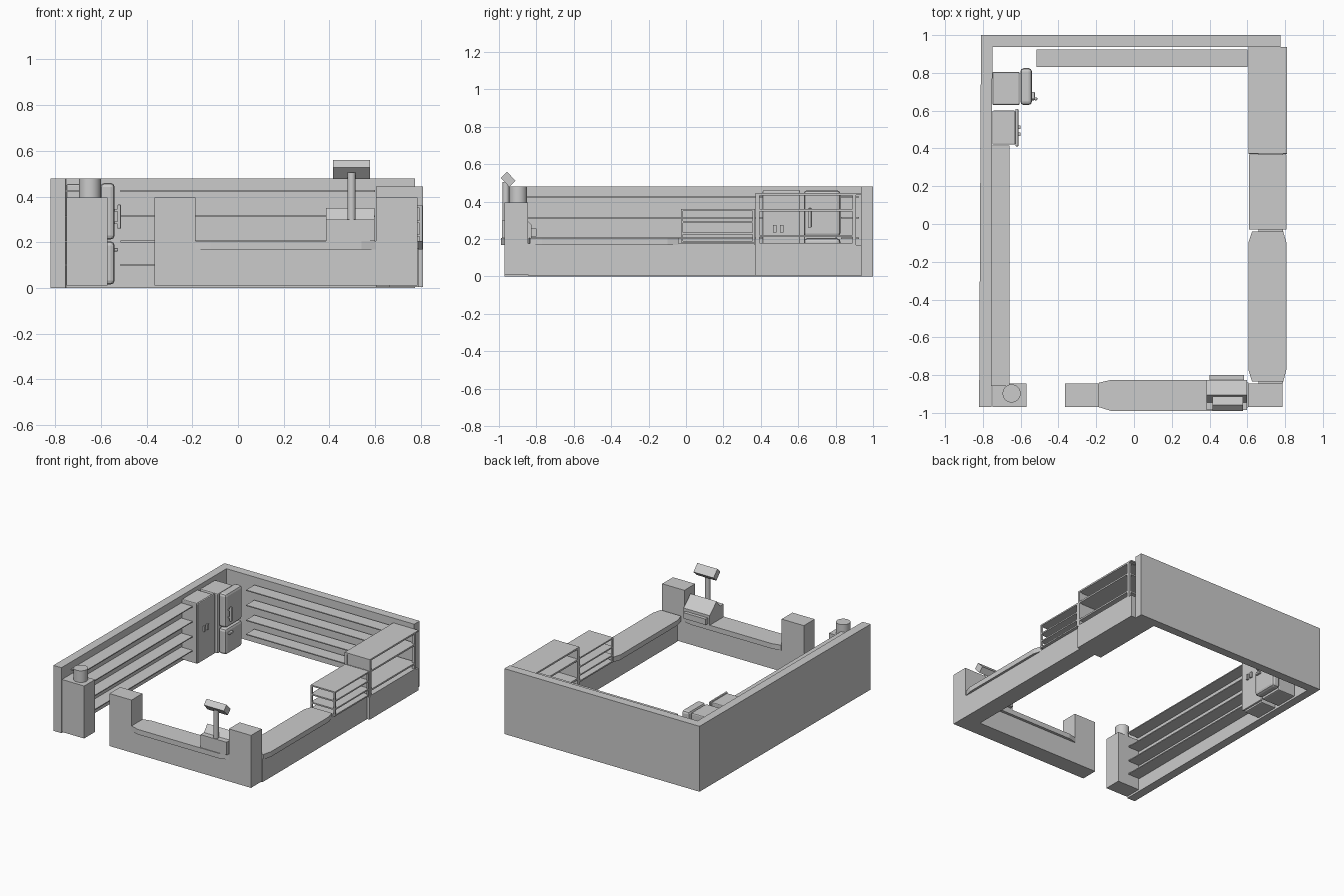
import bpy, bmesh, math
from mathutils import Vector

if "Cube" in bpy.data.objects:
    bpy.data.objects.remove(bpy.data.objects["Cube"])

grey = bpy.data.materials.new("plain grey")
grey.diffuse_color = (0.6, 0.6, 0.6, 1)
grey.use_nodes = True
grey.node_tree.nodes["Principled BSDF"].inputs["Base Color"].default_value = grey.diffuse_color


def finish(name, bm):
    bmesh.ops.recalc_face_normals(bm, faces=bm.faces)
    me = bpy.data.meshes.new(name)
    bm.to_mesh(me)
    bm.free()
    me.materials.append(grey)
    ob = bpy.data.objects.new(name, me)
    bpy.context.collection.objects.link(ob)
    return ob


def box(name, x0, x1, y0, y1, z0, z1, bevel=0):
    bm = bmesh.new()
    bmesh.ops.create_cube(bm, size=1)
    for v in bm.verts:
        v.co = Vector(((x0, x1)[v.co.x > 0], (y0, y1)[v.co.y > 0], (z0, z1)[v.co.z > 0]))
    ob = finish(name, bm)
    if bevel:
        m = ob.modifiers.new("rounding", "BEVEL")
        m.width, m.segments = bevel, 2
    return ob


def prism(name, pts, vec):
    """Extrude a closed polygon of 3D points along vec."""
    bm = bmesh.new()
    f = bm.faces.new([bm.verts.new(p) for p in pts])
    r = bmesh.ops.extrude_face_region(bm, geom=[f])
    for v in r["geom"]:
        if isinstance(v, bmesh.types.BMVert):
            v.co += Vector(vec)
    return finish(name, bm)


def cylinder(name, x, y, z0, z1, r, sides=24):
    bm = bmesh.new()
    bmesh.ops.create_cone(bm, cap_ends=True, segments=sides, radius1=r, radius2=r, depth=z1 - z0)
    bmesh.ops.translate(bm, verts=bm.verts, vec=(x, y, (z0 + z1) / 2))
    ob = finish(name, bm)
    for p in ob.data.polygons:
        p.use_smooth = len(p.vertices) == 4
    return ob


# walls
prism("left_wall", [(-0.82, -0.97, 0), (-0.755, -0.97, 0), (-0.75, 0.94, 0), (-0.75, 1, 0), (-0.81, 1, 0)], (0, 0, 0.48))
box("back_wall", -0.75, 0.775, 0.937, 1.0, 0, 0.48)

# wall shelves
for i, z in enumerate((0.10, 0.203, 0.313, 0.424)):
    box(f"back_shelf_{i}", -0.515, 0.60, 0.83, 0.925, z - 0.003, z + 0.004)
    box(f"left_shelf_{i}", -0.755, -0.66, -0.857, 0.415, z - 0.003, z + 0.004)

# entrance posts and cylinder container
for name, x in (("left_post", -0.75), ("middle_post", -0.365), ("right_post", 0.605)):
    box(name, x, x + 0.18, -0.97, -0.845, 0.01, 0.395)
cylinder("container", -0.648, -0.897, 0.395, 0.48, 0.048)

# front and right counters
box("front_counter_base", -0.185, 0.605, -0.97, -0.845, 0.01, 0.17)
prism("front_counter_top", [(x, y, 0.168) for x, y in (
    (-0.185, -0.97), (-0.12, -0.99), (0.54, -0.99), (0.605, -0.97),
    (0.605, -0.84), (0.54, -0.825), (-0.12, -0.825), (-0.185, -0.84))], (0, 0, 0.037))
box("right_counter_base", 0.66, 0.79, -0.845, 0.37, 0.005, 0.175)
prism("right_counter_top", [(x, y, 0.168) for x, y in (
    (0.625, -0.835), (0.605, -0.77), (0.605, -0.10), (0.625, -0.04),
    (0.79, -0.04), (0.807, -0.10), (0.807, -0.77), (0.79, -0.835))], (0, 0, 0.037))
box("tall_unit_base", 0.605, 0.81, 0.37, 0.937, 0.005, 0.168)


# open display racks
def rack(name, x0, x1, y0, y1, levels, t, post):
    for i, z in enumerate(levels):
        box(f"{name}_shelf_{i}", x0, x1, y0, y1, z - t, z)
    for i, x in enumerate((x0, x1 - post)):
        for j, y in enumerate((y0, y1 - post)):
            box(f"{name}_post_{i}{j}", x, x + post, y, y + post, levels[0] - t, levels[-1] - t)


rack("low_rack", 0.61, 0.807, -0.028, 0.368, (0.19, 0.235, 0.295, 0.36), 0.010, 0.012)
rack("tall_rack", 0.605, 0.81, 0.372, 0.91, (0.178, 0.222, 0.36, 0.445), 0.012, 0.020)
box("tall_rack_end_panel", 0.62, 0.80, 0.375, 0.387, 0.17, 0.44)
box("tall_rack_back_strip", 0.605, 0.81, 0.91, 0.937, 0.435, 0.445)

# refrigerator with two rounded doors
box("fridge_body", -0.75, -0.605, 0.63, 0.805, 0.01, 0.45, 0.008)
box("fridge_upper_door", -0.602, -0.54, 0.63, 0.825, 0.212, 0.46, 0.018)
box("fridge_lower_door", -0.602, -0.54, 0.63, 0.825, 0.015, 0.204, 0.018)
box("fridge_upper_handle", -0.528, -0.512, 0.655, 0.67, 0.26, 0.365, 0.004)
for z in (0.28, 0.335):
    box("fridge_handle_mount", -0.545, -0.52, 0.658, 0.667, z, z + 0.01)
box("fridge_lower_handle", -0.545, -0.525, 0.655, 0.70, 0.16, 0.175, 0.004)

# cooler cabinet
box("cooler_body", -0.75, -0.628, 0.42, 0.60, 0.01, 0.455, 0.006)
box("cooler_door", -0.628, -0.612, 0.41, 0.61, 0.02, 0.46, 0.006)
for y in (0.475, 0.512):
    box("cooler_slot_handle", -0.613, -0.60, y - 0.009, y + 0.009, 0.235, 0.275)

# cash register with display
prism("register_body", [(0.385, y, z) for y, z in (
    (-0.985, 0.205), (-0.985, 0.30), (-0.945, 0.30), (-0.905, 0.35),
    (-0.825, 0.275), (-0.825, 0.205))], (0.212, 0, 0))
box("register_drawer", 0.40, 0.582, -0.83, -0.80, 0.212, 0.255)
cylinder("display_pole", 0.497, -0.963, 0.295, 0.505, 0.018, 16)
prism("register_display", [(0.415, y, z) for y, z in (
    (-0.99, 0.527), (-0.957, 0.56), (-0.912, 0.511), (-0.945, 0.478))], (0.163, 0, 0))
